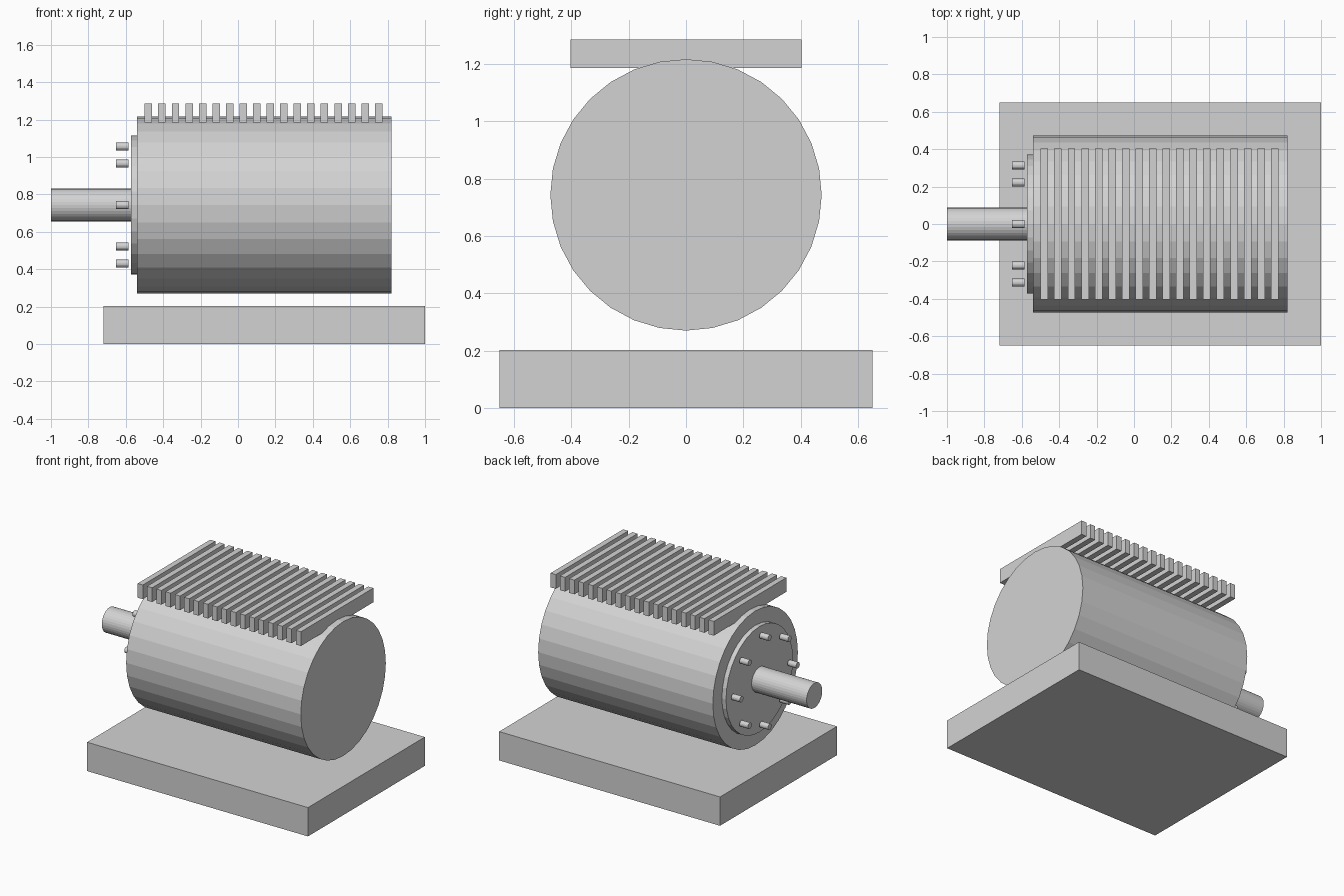
import bpy
import bmesh
from math import cos, sin, pi
from mathutils import Matrix, Vector

cube = bpy.data.objects.get("Cube")
if cube:
    bpy.data.objects.remove(cube, do_unlink=True)

GREY = (0.65, 0.65, 0.65, 1)
metal = bpy.data.materials.new("plain grey")
metal.use_nodes = True
metal.diffuse_color = GREY
metal.node_tree.nodes["Principled BSDF"].inputs["Base Color"].default_value = GREY

AXIS_Z = 0.743


def finish(name, bm):
    mesh = bpy.data.meshes.new(name)
    bm.to_mesh(mesh)
    bm.free()
    mesh.materials.append(metal)
    obj = bpy.data.objects.new(name, mesh)
    bpy.context.collection.objects.link(obj)
    return obj


def box(name, low, high):
    low, high = Vector(low), Vector(high)
    bm = bmesh.new()
    bmesh.ops.create_cube(bm, size=1, matrix=Matrix.Translation((low + high) / 2)
                          @ Matrix.Diagonal((high - low).to_4d()))
    return finish(name, bm)


def rod(name, x0, x1, radius, y=0, z=AXIS_Z, sides=32):
    """Faceted cylinder lying along x."""
    bm = bmesh.new()
    bmesh.ops.create_cone(bm, cap_ends=True, segments=sides, radius1=radius,
                          radius2=radius, depth=x1 - x0,
                          matrix=Matrix.Translation(((x0 + x1) / 2, y, z))
                          @ Matrix.Rotation(pi / 2, 4, "Y"))
    return finish(name, bm)


# Base slab, motor body, end flange and output shaft
box("base_plate", (-0.72, -0.65, 0), (1, 0.65, 0.203))
rod("motor_body", -0.54, 0.82, 0.473)
rod("end_flange", -0.572, -0.54, 0.372)
rod("output_shaft", -1, -0.572, 0.087)

# Ring of flange bolts
BOLTS = 8
for i in range(BOLTS):
    a = 2 * pi * i / BOLTS
    rod(f"flange_bolt_{i + 1}", -0.652, -0.586, 0.021,
        0.313 * cos(a), AXIS_Z + 0.313 * sin(a), sides=16)

# Row of cooling fins across the top
FINS = 18
for i in range(FINS):
    x = -0.479 + i * 1.231 / (FINS - 1)
    box(f"cooling_fin_{i + 1}", (x - 0.02, -0.403, 1.185), (x + 0.02, 0.403, 1.285))
